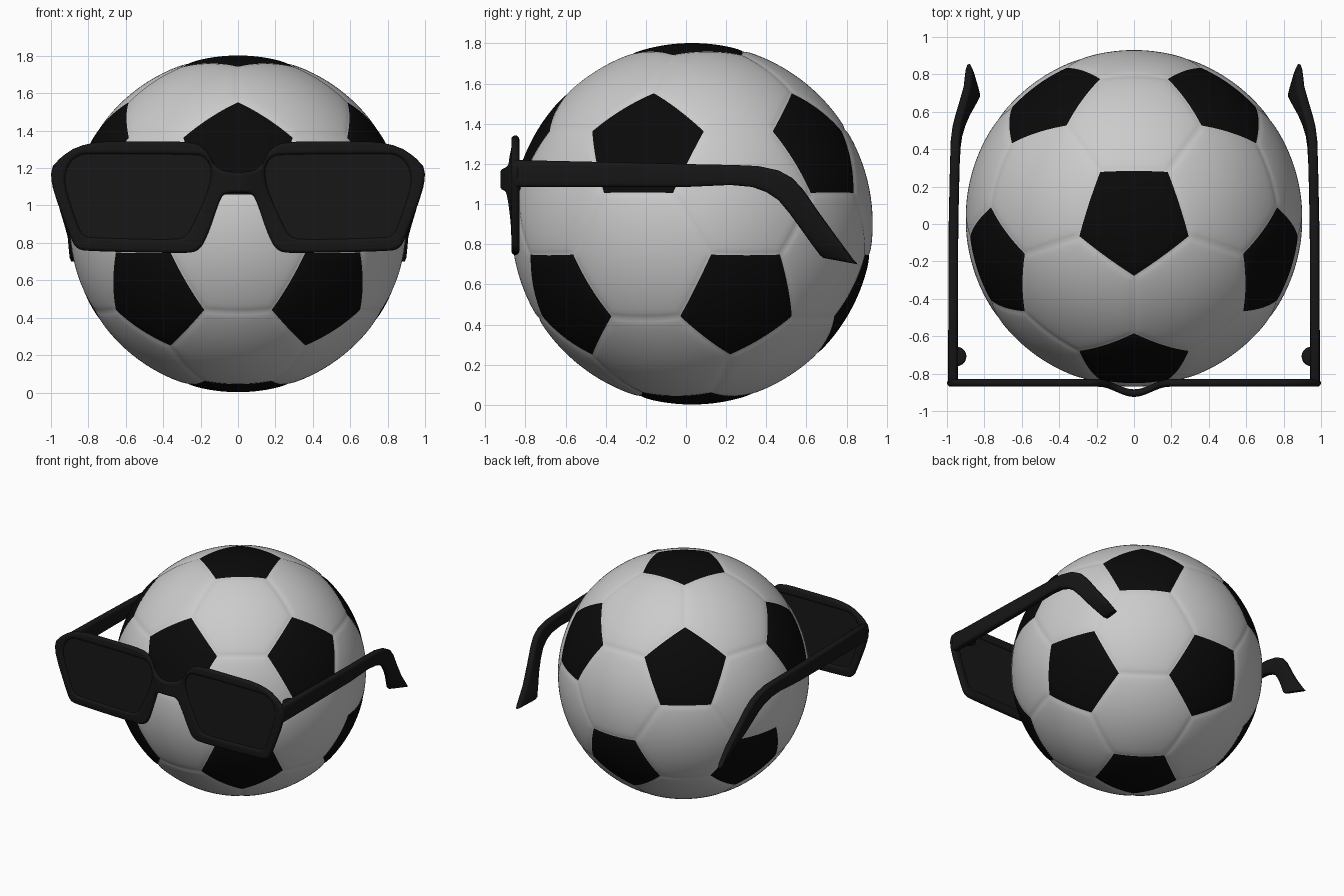
import bpy, bmesh, math
from mathutils import Vector

if "Cube" in bpy.data.objects:
    bpy.data.objects.remove(bpy.data.objects["Cube"])


def material(name, v):
    m = bpy.data.materials.new(name)
    m.diffuse_color = (v, v, v, 1)
    m.use_nodes = True
    m.node_tree.nodes["Principled BSDF"].inputs["Base Color"].default_value = m.diffuse_color
    return m


WHITE, BLACK = material("white_panel", 0.8), material("black_panel", 0.003)
FRAME, LENS = material("black_plastic", 0.008), material("dark_lens", 0.0085)


def add_object(name, mesh, mats, angle=40):
    for m in mats:
        mesh.materials.append(m)
    ob = bpy.data.objects.new(name, mesh)
    bpy.context.collection.objects.link(ob)
    bpy.ops.object.select_all(action='DESELECT')
    ob.select_set(True)
    bpy.context.view_layer.objects.active = ob
    bpy.ops.object.shade_smooth_by_angle(angle=math.radians(angle))
    return ob


def mesh_from(bm, name):
    bmesh.ops.recalc_face_normals(bm, faces=bm.faces)
    me = bpy.data.meshes.new(name)
    bm.to_mesh(me)
    bm.free()
    return me


def mirror(ob):
    ob.modifiers.new("mirror", 'MIRROR')


# Ball: truncated icosahedron, subdivided onto a sphere with grooved seams
def ring(z, start):
    r = math.sqrt(1 - z * z)
    return [Vector((r * math.cos(math.radians(start + 72 * k)),
                    r * math.sin(math.radians(start + 72 * k)), z)) for k in range(5)]


h = 1 / math.sqrt(5)
ico = [Vector((0, 0, 1)), Vector((0, 0, -1))] + ring(h, -90) + ring(-h, -54)
bm = bmesh.new()
for a in ico:
    for b in ico:
        if a != b and (a - b).length < 1.2:
            bm.verts.new((a * 2 + b) / 3)
bmesh.ops.convex_hull(bm, input=bm.verts)
bmesh.ops.dissolve_limit(bm, angle_limit=0.02, verts=bm.verts, edges=bm.edges)
bm.normal_update()
planes = []
for f in bm.faces:
    f.material_index = 1 if len(f.verts) == 5 else 0
    c = f.calc_center_median()
    planes.append(c / c.length_squared)
bmesh.ops.poke(bm, faces=bm.faces)
bmesh.ops.subdivide_edges(bm, edges=bm.edges, cuts=17, use_grid_fill=True)
R = 0.9
for v in bm.verts:
    d = v.co.normalized()
    near = sorted((p.dot(d) for p in planes), reverse=True)
    groove = 0.006 * math.exp(-(near[0] - near[1]) / 0.016)
    v.co = d * (R - groove) + Vector((0, 0.03, R + 0.002))
# Panel colour follows the nearest polyhedron face (pentagon planes lie farther out)
far = min(p.length for p in planes) + 0.01
for f in bm.faces:
    d = f.calc_center_median() - Vector((0, 0.03, R + 0.002))
    f.material_index = 1 if max(planes, key=d.dot).length < far else 0
add_object("ball", mesh_from(bm, "ball"), [WHITE, BLACK], 60)


# Glasses front: rounded outline with two lens openings
def rounded(pts, n=2):
    for _ in range(n):
        out = []
        for (ax, ay), (bx, by) in zip(pts, pts[1:] + pts[:1]):
            out += [(ax * .75 + bx * .25, ay * .75 + by * .25),
                    (ax * .25 + bx * .75, ay * .25 + by * .75)]
        pts = out
    return pts


def plate(name, loops, y, depth, mat):
    cu = bpy.data.curves.new(name, 'CURVE')
    cu.dimensions, cu.fill_mode = '2D', 'BOTH'
    cu.bevel_depth, cu.bevel_resolution, cu.offset = depth, 3, -depth
    for pts in loops:
        sp = cu.splines.new('POLY')
        sp.points.add(len(pts) - 1)
        for p, q in zip(sp.points, pts):
            p.co = (q[0], q[1], 0, 1)
        sp.use_cyclic_u = True
    tmp = bpy.data.objects.new(name + "_curve", cu)
    bpy.context.collection.objects.link(tmp)
    dg = bpy.context.evaluated_depsgraph_get()
    raw = bpy.data.meshes.new_from_object(tmp.evaluated_get(dg))
    bpy.data.objects.remove(tmp)
    bm = bmesh.new()
    bm.from_mesh(raw)
    bmesh.ops.remove_doubles(bm, verts=bm.verts, dist=1e-5)
    # slice the bridge so that it can bulge forward smoothly
    for k in range(-8, 9):
        bmesh.ops.bisect_plane(bm, geom=bm.verts[:] + bm.edges[:] + bm.faces[:],
                               plane_co=(k * .024, 0, 0), plane_no=(1, 0, 0))
    for v in bm.verts:
        x, z, t = v.co
        bulge = 0.054 * (0.5 + 0.5 * math.cos(math.pi * min(abs(x) / 0.19, 1)))
        v.co = (x, y - t - bulge, z)
    return add_object(name, mesh_from(bm, name), [mat], 50)


half = [(.04, 1.178), (.11, 1.195), (.165, 1.295), (.235, 1.342), (.5, 1.342), (.82, 1.342),
        (.985, 1.235), (1.008, 1.13), (.9, .84), (.865, .765), (.78, .755),
        (.32, .745), (.215, .75), (.165, .83), (.105, 1.01), (.08, 1.06), (.03, 1.068)]
outline = half + [(-x, z) for x, z in reversed(half)]
hole = [(.24, 1.272), (.18, 1.262), (.14, 1.2), (.155, 1.09), (.24, .9), (.28, .83),
        (.36, .818), (.75, .828), (.83, .835), (.865, .92), (.925, 1.1), (.92, 1.2),
        (.855, 1.272), (.76, 1.275)]
holes = [rounded(hole), rounded([(-x, z) for x, z in reversed(hole)])]
plate("glasses_frame", [rounded(outline)] + holes, -0.85, 0.02, FRAME)

# Lenses: thin panels reaching slightly under the frame rim
bm = bmesh.new()
for y in (-0.858, -0.842):
    bm.faces.new([bm.verts.new((.53 + (x - .53) * 1.02, y, 1.05 + (z - 1.05) * 1.03))
                  for x, z in holes[0]])
bm.verts.ensure_lookup_table()
n = len(holes[0])
for i in range(n):
    j = (i + 1) % n
    bm.faces.new([bm.verts[k] for k in (i, j, n + j, n + i)])
mirror(add_object("lens", mesh_from(bm, "lens"), [LENS]))

# Temple arms: loft of rounded sections (top y, z, bottom y, z, top x, bottom x, thickness)
stations = [(-.862, 1.215, -.862, 1.09, .968, .968, .045),
            (-.85, 1.22, -.85, 1.085, .968, .968, .052),
            (-.4, 1.21, -.4, 1.085, .967, .967, .052),
            (0, 1.2, 0, 1.085, .965, .965, .052),
            (.25, 1.195, .22, 1.095, .96, .96, .052),
            (.36, 1.19, .33, 1.085, .957, .957, .052),
            (.46, 1.168, .40, 1.06, .955, .951, .052),
            (.53, 1.13, .46, 1.02, .947, .942, .052),
            (.585, 1.07, .515, .955, .934, .925, .052),
            (.66, .96, .57, .88, .913, .90, .052),
            (.75, .835, .625, .805, .891, .866, .05),
            (.835, .72, .67, .745, .886, .838, .045),
            (.855, .70, .685, .732, .885, .835, .025)]
bm = bmesh.new()
rings, N = [], 16
for yt, zt, yb, zb, xt, xb, th in stations:
    top, bot = Vector((xt, yt, zt)), Vector((xb, yb, zb))
    mid, u = (top + bot) / 2, (top - bot) / 2
    side = Vector((1, 0, 0)) - u * (u.x / u.length_squared)
    side = side.normalized() * th / 2
    loop = []
    for k in range(N):
        a = 2 * math.pi * (k + .5) / N
        c, s = math.cos(a), math.sin(a)
        loop.append(bm.verts.new(mid + u * math.copysign(abs(c) ** .4, c)
                                 + side * math.copysign(abs(s) ** .5, s)))
    rings.append(loop)
for a, b in zip(rings, rings[1:]):
    for k in range(N):
        bm.faces.new((a[k], a[k - 1], b[k - 1], b[k]))
bm.faces.new(rings[0])
bm.faces.new(rings[-1])
mirror(add_object("temple_arm", mesh_from(bm, "temple_arm"), [FRAME]))

# Hinge knuckles on the inner side of the arms
bm = bmesh.new()
bmesh.ops.create_cone(bm, cap_ends=True, segments=24, radius1=.052, radius2=.052, depth=.1)
rims = [e for e in bm.edges if abs(e.verts[0].co.z - e.verts[1].co.z) < .01]
bmesh.ops.bevel(bm, geom=rims, offset=.012, segments=3, affect='EDGES', profile=.5)
bmesh.ops.translate(bm, verts=bm.verts, vec=(.948, -.708, 1.15))
for v in bm.verts:
    v.co.x = min(v.co.x, .985)
mirror(add_object("hinge", mesh_from(bm, "hinge"), [FRAME]))
